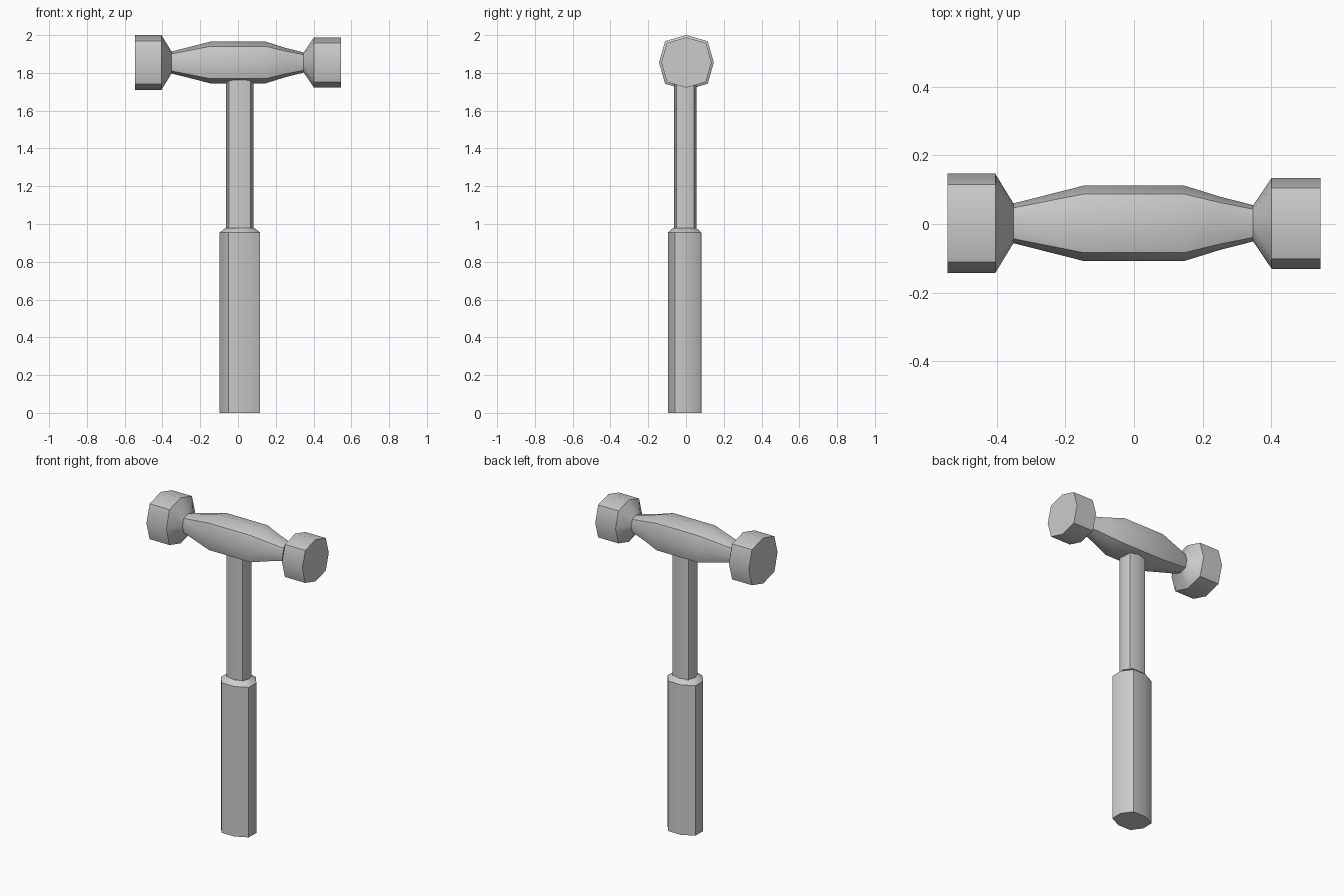
import bpy
import bmesh
from math import cos, sin, radians
from mathutils import Vector

cube = bpy.data.objects.get("Cube")
if cube:
    bpy.data.objects.remove(cube, do_unlink=True)

steel = bpy.data.materials.new("grey_steel")
steel.use_nodes = True
grey = (0.6, 0.6, 0.6, 1)
steel.diffuse_color = grey
steel.node_tree.nodes["Principled BSDF"].inputs["Base Color"].default_value = grey


def section(rx, ry, turn):
    """Eight-sided outline whose alternate corners bulge outward."""
    points = []
    for i in range(8):
        bulge = 1.1 if i % 2 else 1.0
        a = radians(turn + 45 * i)
        points.append((rx * bulge * cos(a), ry * bulge * sin(a)))
    return points


def loft(name, rings):
    """Skin a closed body through a list of rings of points."""
    bm = bmesh.new()
    loops = [[bm.verts.new(p) for p in ring] for ring in rings]
    for a, b in zip(loops, loops[1:]):
        for i in range(8):
            j = (i + 1) % 8
            bm.faces.new((a[i], a[j], b[j], b[i]))
    bm.faces.new(loops[0][::-1])
    bm.faces.new(loops[-1])
    bmesh.ops.recalc_face_normals(bm, faces=bm.faces)
    mesh = bpy.data.meshes.new(name)
    bm.to_mesh(mesh)
    bm.free()
    obj = bpy.data.objects.new(name, mesh)
    bpy.context.collection.objects.link(obj)
    mesh.materials.append(steel)
    bpy.ops.object.select_all(action='DESELECT')
    obj.select_set(True)
    bpy.context.view_layer.objects.active = obj
    bpy.ops.object.shade_smooth_by_angle(angle=radians(40))
    return obj


def head_part(name, profile):
    """Lay sections along x from (position, radius) pairs."""
    centre = Vector((0, 0.002, 1.855))
    loft(name, [[centre + Vector((x, u, v)) for u, v in section(r, r, 0)]
                for x, r in profile])


def handle_part(name, centre, turn, profile):
    """Stack sections along z from (height, rx, ry) triples."""
    loft(name, [[Vector((centre[0] + u, centre[1] + v, z))
                 for u, v in section(rx, ry, turn)]
                for z, rx, ry in profile])


# Hammer head: broad face, waisted barrel and smaller face
head_part("hammer_head", [
    (-0.545, 0.145), (-0.405, 0.145), (-0.352, 0.058), (-0.147, 0.11),
    (0.147, 0.11), (0.25, 0.078), (0.348, 0.053), (0.402, 0.133),
    (0.545, 0.133)])

# Shaft runs from inside the grip into the head
handle_part("shaft", (0.01, -0.004), 0,
            [(0.9, 0.073, 0.059), (1.82, 0.073, 0.059)])

# Grip with a chamfered top
handle_part("grip", (0.01, -0.007), 15,
            [(0, 0.111, 0.092), (0.955, 0.111, 0.092), (0.98, 0.078, 0.062)])
